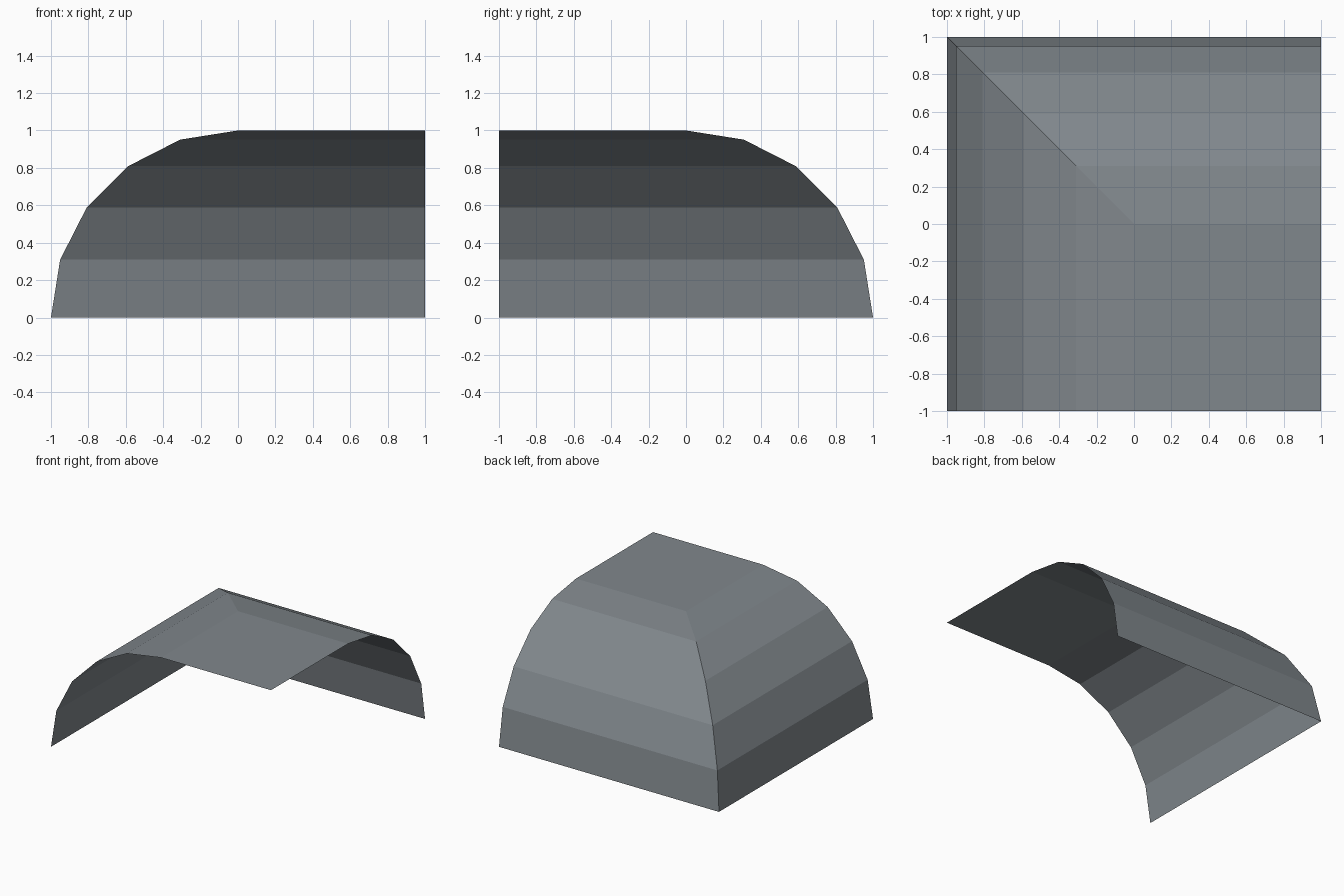
import bpy, bmesh, math

if "Cube" in bpy.data.objects:
    bpy.data.objects.remove(bpy.data.objects["Cube"])

SEGMENTS = 5  # facets in the quarter-round profile

# Single slate grey colour
grey = bpy.data.materials.new("slate grey")
grey.diffuse_color = (0.216, 0.242, 0.262, 1.0)
grey.use_nodes = True
grey.node_tree.nodes["Principled BSDF"].inputs["Base Color"].default_value = grey.diffuse_color

bm = bmesh.new()

# L-shaped rows climbing the quarter-round, mitred at the back left corner
rows = []
for k in range(SEGMENTS + 1):
    a = math.pi / 2 * k / SEGMENTS
    d, z = math.cos(a), math.sin(a)
    rows.append([bm.verts.new(p) for p in ((-d, -1, z), (-d, d, z), (1, d, z))])

# Curved left and back walls
for low, high in zip(rows, rows[1:]):
    for i in range(2):
        bm.faces.new((low[i], high[i], high[i + 1], low[i + 1]))

# Flat top, open at the front and right
left, corner, back = rows[-1]
bm.faces.new((left, bm.verts.new((1, -1, 1)), back, corner))

mesh = bpy.data.meshes.new("corner_vault")
bm.to_mesh(mesh)
bm.free()
mesh.materials.append(grey)
bpy.context.collection.objects.link(bpy.data.objects.new("corner_vault", mesh))
